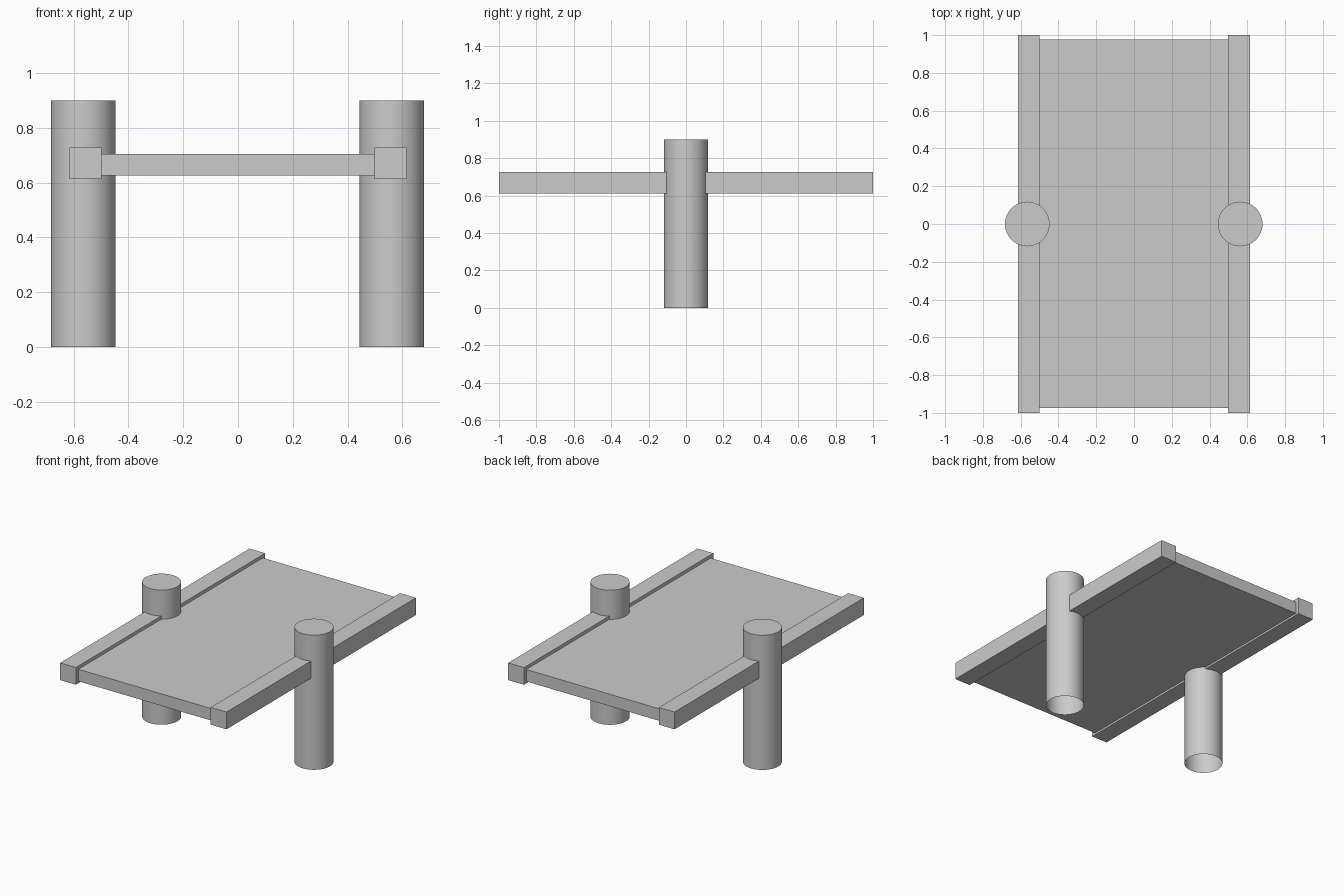
import bpy, bmesh, math

if "Cube" in bpy.data.objects:
    bpy.data.objects.remove(bpy.data.objects["Cube"])


def add_object(name, bm):
    mesh = bpy.data.meshes.new(name)
    bm.to_mesh(mesh)
    bm.free()
    obj = bpy.data.objects.new(name, mesh)
    bpy.context.collection.objects.link(obj)
    return obj


def box(name, lo, hi):
    bm = bmesh.new()
    bmesh.ops.create_cube(bm, size=1)
    for v in bm.verts:
        v.co = [(a + b) / 2 + c * (b - a) for a, b, c in zip(lo, hi, v.co)]
    return add_object(name, bm)


def post(name, x, radius=0.118, height=0.9):
    # Round post with a flat top and an open foot
    bm = bmesh.new()
    bmesh.ops.create_cone(bm, cap_ends=True, segments=48,
                          radius1=radius, radius2=radius, depth=height)
    foot = [f for f in bm.faces if f.normal.z < -0.9]
    bmesh.ops.delete(bm, geom=foot, context='FACES_ONLY')
    bmesh.ops.translate(bm, verts=bm.verts, vec=(x, 0, height / 2))
    obj = add_object(name, bm)
    bpy.ops.object.select_all(action='DESELECT')
    obj.select_set(True)
    bpy.context.view_layer.objects.active = obj
    bpy.ops.object.shade_smooth_by_angle(angle=math.radians(30))


# Deck panel
box("deck", (-0.5, -0.973, 0.625), (0.5, 0.976, 0.705))

# Side rails
box("left_rail", (-0.615, -1, 0.612), (-0.499, 1, 0.727))
box("right_rail", (0.498, -1, 0.612), (0.615, 1, 0.727))

# Support posts
post("left_post", -0.565)
post("right_post", 0.562)
